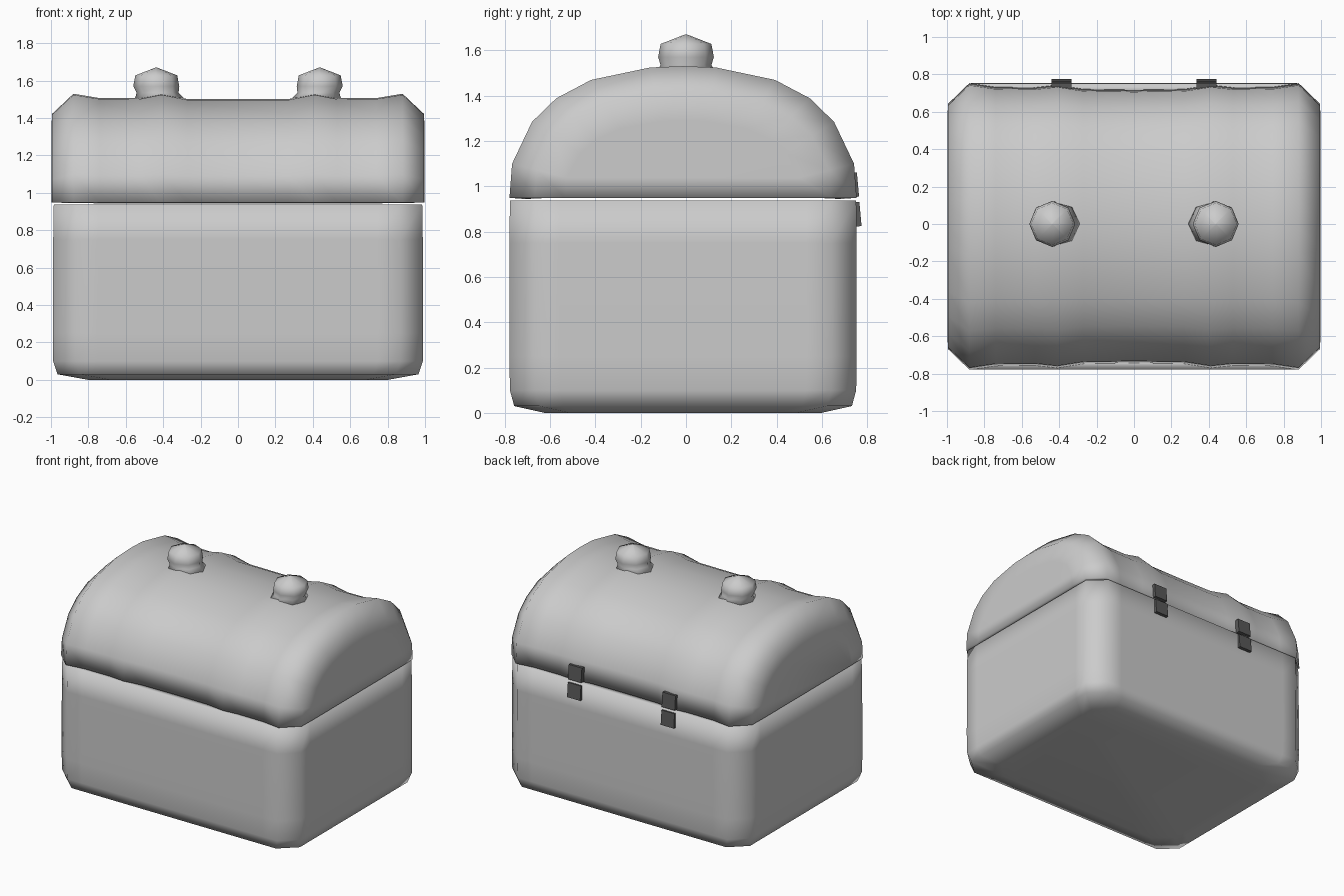
import bpy, bmesh, math

if "Cube" in bpy.data.objects:
    bpy.data.objects.remove(bpy.data.objects["Cube"])

Y0 = -0.013  # depth centre of the chest


def material(name, value):
    m = bpy.data.materials.new(name)
    m.diffuse_color = (value, value, value, 1)
    m.use_nodes = True
    m.node_tree.nodes["Principled BSDF"].inputs["Base Color"].default_value = m.diffuse_color
    return m


GREY = material("light_grey", 0.6)
DARK = material("dark_metal", 0.1)


def loft(name, rings, mat, closed=True, cap_start=True, cap_end=True):
    """Skin a list of equal-length rings of points, optionally capping the ends."""
    bm = bmesh.new()
    vs = [[bm.verts.new(p) for p in r] for r in rings]
    n = len(vs[0])
    for a, b in zip(vs, vs[1:]):
        for i in range(n if closed else n - 1):
            j = (i + 1) % n
            bm.faces.new((a[i], a[j], b[j], b[i]))
    if cap_start:
        bm.faces.new(vs[0])
    if cap_end:
        bm.faces.new(vs[-1])
    bmesh.ops.recalc_face_normals(bm, faces=bm.faces)
    for f in bm.faces:
        f.smooth = True
    me = bpy.data.meshes.new(name)
    bm.to_mesh(me)
    bm.free()
    me.materials.append(mat)
    ob = bpy.data.objects.new(name, me)
    bpy.context.collection.objects.link(ob)
    return ob


def hollow(ob):
    s = ob.modifiers.new("wall", 'SOLIDIFY')
    s.thickness = 0.06
    s.offset = -1


# Body: box with chamfered corners and a rounded foot, open at the top
def body_ring(hx, hy, z):
    q = [(hx, hy - 0.22), (hx, hy - 0.11), (hx - 0.12, hy), (hx - 0.24, hy)]
    half = q + [(-x, y) for x, y in reversed(q)]
    pts = half + [(-x, -y) for x, y in half]
    return [(x, y + Y0, z) for x, y in pts]


body = loft("chest_body", [body_ring(*r) for r in (
    (0.80, 0.61, 0.0), (0.965, 0.745, 0.03), (0.988, 0.764, 0.10),
    (0.99, 0.766, 0.25), (0.988, 0.766, 0.75), (0.985, 0.764, 0.938))],
    GREY, cap_end=False)
hollow(body)

# Lid: domed profile swept along x, swelling at the ends and under the knobs
half = [(1, 0), (0.985, 0.26), (0.87, 0.58), (0.73, 0.76), (0.53, 0.9), (0.19, 0.995)]
dome = half + [(0, 1.005)] + [(-u, v) for u, v in reversed(half)]
stations = [(0, 0.73, 0.55), (0.27, 0.734, 0.55), (0.41, 0.756, 0.578),
            (0.53, 0.743, 0.554), (0.74, 0.745, 0.555), (0.88, 0.766, 0.578),
            (0.995, 0.655, 0.47), (0.998, 0.52, 0.34)]
stations = [(-x, w, h) for x, w, h in reversed(stations[1:])] + stations
lid = loft("lid", [[(x, Y0 + u * w, 0.949 + v * h) for u, v in dome]
                   for x, w, h in stations], GREY, closed=False)
hollow(lid)

# Knobs and hinges, one pair on each side
for s, side in ((-1, "left"), (1, "right")):
    rings = []
    for cx, r, z in ((0.415, 0.14, 1.49), (0.43, 0.112, 1.535), (0.437, 0.123, 1.57),
                     (0.437, 0.112, 1.628), (0.437, 0.004, 1.67)):
        rings.append([(s * cx + r * math.cos(k * math.pi / 4),
                       r * math.sin(k * math.pi / 4), z) for k in range(8)])
    loft(side + "_knob", rings, GREY)

    for part, y, z in (("upper", 0.741, 1.006), ("lower", 0.752, 0.876)):
        bpy.ops.mesh.primitive_cube_add(size=1, location=(s * 0.387, y, z),
                                        rotation=(0.09, 0, 0))
        hinge = bpy.context.object
        hinge.name = f"{side}_{part}_hinge"
        hinge.scale = (0.108, 0.036, 0.107)
        hinge.data.materials.append(DARK)
